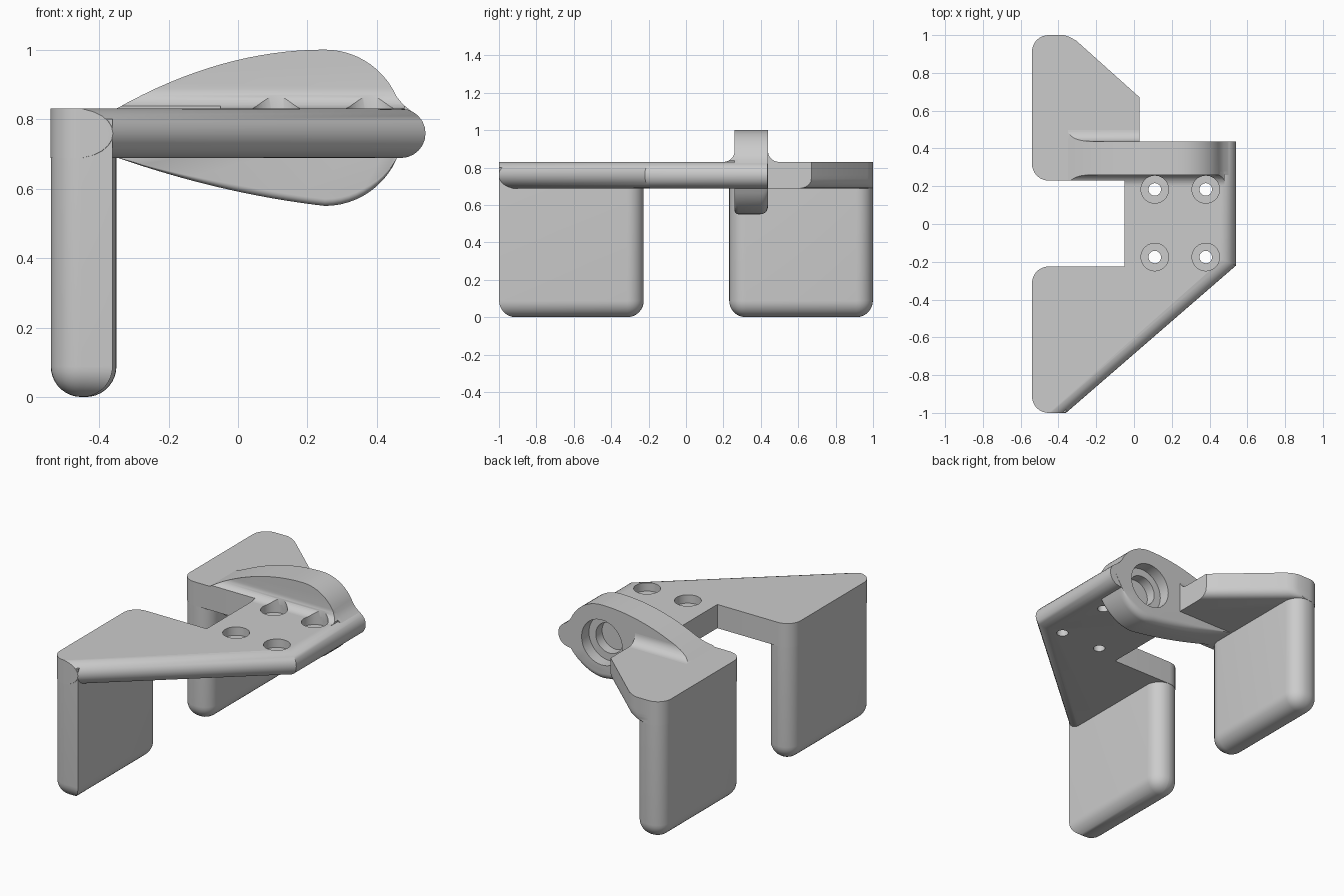
import bpy, bmesh, math
from mathutils import Matrix

cube = bpy.data.objects.get("Cube")
if cube:
    bpy.data.objects.remove(cube, do_unlink=True)

grey = bpy.data.materials.new("plain grey")
grey.use_nodes = True
colour = (0.6, 0.6, 0.6, 1)
grey.diffuse_color = colour
grey.node_tree.nodes["Principled BSDF"].inputs["Base Color"].default_value = colour

BOTTOM, TOP = 0.688, 0.83
CORNER = 0.088


def finish(bm, name):
    bmesh.ops.recalc_face_normals(bm, faces=bm.faces)
    mesh = bpy.data.meshes.new(name)
    bm.to_mesh(mesh)
    bm.free()
    mesh.materials.append(grey)
    ob = bpy.data.objects.new(name, mesh)
    bpy.context.collection.objects.link(ob)
    return ob


def loft(name, axis, layers):
    """Closed solid through outlines stacked along an axis: (position, outline) pairs."""
    bm = bmesh.new()
    rings = []
    for position, outline in layers:
        ring = []
        for p in outline:
            c = list(p)
            c.insert(axis, position)
            ring.append(bm.verts.new(c))
        rings.append(ring)
    for a, b in zip(rings, rings[1:]):
        for i in range(len(a)):
            j = (i + 1) % len(a)
            bm.faces.new((a[i], a[j], b[j], b[i]))
    bm.faces.new(rings[0][::-1])
    bm.faces.new(rings[-1])
    return finish(bm, name)


def cylinder(name, centre, radius, depth, axis='Z'):
    bm = bmesh.new()
    turn = Matrix.Rotation(math.pi / 2, 4, 'X') if axis == 'Y' else Matrix()
    bmesh.ops.create_cone(bm, cap_ends=True, segments=40, radius1=radius, radius2=radius,
                          depth=depth, matrix=Matrix.Translation(centre) @ turn)
    return finish(bm, name)


def combine(target, tool, operation):
    mod = target.modifiers.new("combine", 'BOOLEAN')
    mod.operation, mod.object, mod.solver = operation, tool, 'EXACT'
    bpy.context.view_layer.update()
    result = bpy.data.meshes.new_from_object(
        target.evaluated_get(bpy.context.evaluated_depsgraph_get()))
    target.modifiers.clear()
    target.data = result
    bpy.data.objects.remove(tool, do_unlink=True)


def corner(x, y, start):
    """Quarter circle of outline points around a corner centre."""
    return [(x + CORNER * math.cos(math.radians(start + a)),
             y + CORNER * math.sin(math.radians(start + a))) for a in range(0, 91, 10)]


# Plate: C-shaped outline, half-round diagonal and right edges, wing edge rounded below
def plate_outline(inset, wing):
    left = -0.54 + CORNER
    return (corner(left, -1 + CORNER, 180)
            + [(max(-0.36 - 1.527 * inset, left + 0.003), -1), (0.54 - inset, -0.22 + 0.457 * inset),
               (0.54 - inset, 0.437), (0.03, 0.437), (0.03, 0.67 - 1.34 * wing)]
            + [(x - 1.5 * wing, y) for x, y in ((-0.305, 0.97), (-0.34, 0.99), (-0.37, 1))]
            + corner(left, 1 - CORNER, 90) + corner(left, 0.23 + CORNER, 180)
            + [(-0.05, 0.23), (-0.05, -0.225)] + corner(left, -0.225 - CORNER, 90))


half = (TOP - BOTTOM) / 2
layers = []
for step in range(13):
    a = math.radians(-90 + 15 * step)
    z = BOTTOM + half + half * math.sin(a)
    drop = max(0, BOTTOM + 0.05 - z)
    wing = 0.05 - math.sqrt(max(0, 0.05 ** 2 - drop ** 2))
    layers.append((z, plate_outline(half * (1 - math.cos(a)), wing)))
plate = loft("plate", 2, layers)

# Legs: rounded slabs hanging from the plate; the front one keeps one sharp upright edge
legs = []
for name, y0, y1, inner in (("front_leg", -0.999, -0.226, -0.361), ("back_leg", 0.231, 0.999, -0.35)):
    bm = bmesh.new()
    bmesh.ops.create_cube(bm, size=1)
    for v in bm.verts:
        v.co = (inner if v.co.x > 0 else -0.539, y1 if v.co.y > 0 else y0, TOP - 0.03 if v.co.z > 0 else 0)
    edges = []
    for e in bm.edges:
        mid = (e.verts[0].co + e.verts[1].co) / 2
        sharp = mid.x > -0.4 and mid.y < -0.9 and mid.z > 0.1
        if mid.z < 0.7 and not sharp:
            edges.append(e)
    bmesh.ops.bevel(bm, geom=edges, offset=CORNER, segments=9, profile=0.5,
                    affect='EDGES', clamp_overlap=True)
    legs.append(finish(bm, name))

# Lug: teardrop profile with a round right end, its lower edges eased
CX, CZ, R = 0.25, 0.775, 0.225
Y0, Y1 = 0.26, 0.438


def lug_outline(ease):
    tail = [i / 16 for i in range(1, 17)]
    upper = [(CX - 0.6 * t, CZ + R - 0.17 * t * t) for t in tail]
    lower = [(CX - 0.6 * t, CZ - R + 0.07 * t + 0.07 * t * t) for t in reversed(tail)]
    arcs = [[(CX + R * math.cos(math.radians(a)), CZ + R * math.sin(math.radians(a)))
             for a in angles] for angles in (range(-90, -23, 6), range(24, 91, 6))]
    points = arcs[0] + [(0.5, 0.76), (0.5, 0.822), (0.475, 0.842)] + arcs[1] + upper + lower
    return [(x, z + ease * min(1, max(0, (BOTTOM - z) / 0.1))) for x, z in points]


layers = []
for start, radius, side in ((Y0, 0.02, 1), (Y1, 0.04, -1)):
    turns = [math.radians(15 * i) for i in range(7)]
    part = [(start + side * radius * (1 - math.cos(a)), lug_outline(radius * (1 - math.sin(a))))
            for a in turns]
    layers += part if side > 0 else part[::-1]
lug = loft("lug", 1, layers)

# Hollow fillets where the lug meets the plate, trimmed to the lug outline
r = 0.06
for side, y, end in ((-1, Y0, 0.48), (1, Y1, 0.03)):
    curve = [(y + side * r * (1 - math.cos(a)), TOP + r * (1 - math.sin(a)))
             for a in [i * math.pi / 20 for i in range(11)]]
    section = curve + [(y + side * r, TOP - 0.02), (y - side * 0.02, TOP - 0.02),
                       (y - side * 0.02, TOP + r)]
    fillet = loft("fillet", 0, [(-0.36, section), (end, section)])
    combine(fillet, loft("trim", 1, [(0.1, lug_outline(0)), (0.6, lug_outline(0))]), 'INTERSECT')
    combine(lug, fillet, 'UNION')

# Keep the slot between the legs clear of the fillet
slot = [(-0.7, 0.05), (-0.05, 0.05), (-0.05, 0.23), (-0.7, 0.23)]
combine(lug, loft("slot", 2, [(TOP - 0.04, slot), (0.95, slot)]), 'DIFFERENCE')

for part in (plate, lug):
    # Counterbored screw holes
    for x in (0.11, 0.38):
        for y in (-0.175, 0.183):
            combine(part, cylinder("counterbore", (x, y, 0.93), 0.073, 0.3), 'DIFFERENCE')
            combine(part, cylinder("screw_hole", (x, y, 0.76), 0.033, 0.3), 'DIFFERENCE')
    # Stepped socket in the back of the lug
    for radius, depth in ((0.135, 0.07), (0.09, 0.13)):
        combine(part, cylinder("socket", (CX, Y1 + 0.1 - depth / 2, CZ), radius, depth + 0.2, 'Y'),
                'DIFFERENCE')

# Smooth shading on the curved faces
bpy.ops.object.select_all(action='DESELECT')
for part in [plate, lug] + legs:
    part.select_set(True)
bpy.context.view_layer.objects.active = plate
bpy.ops.object.shade_smooth_by_angle(angle=math.radians(30))
